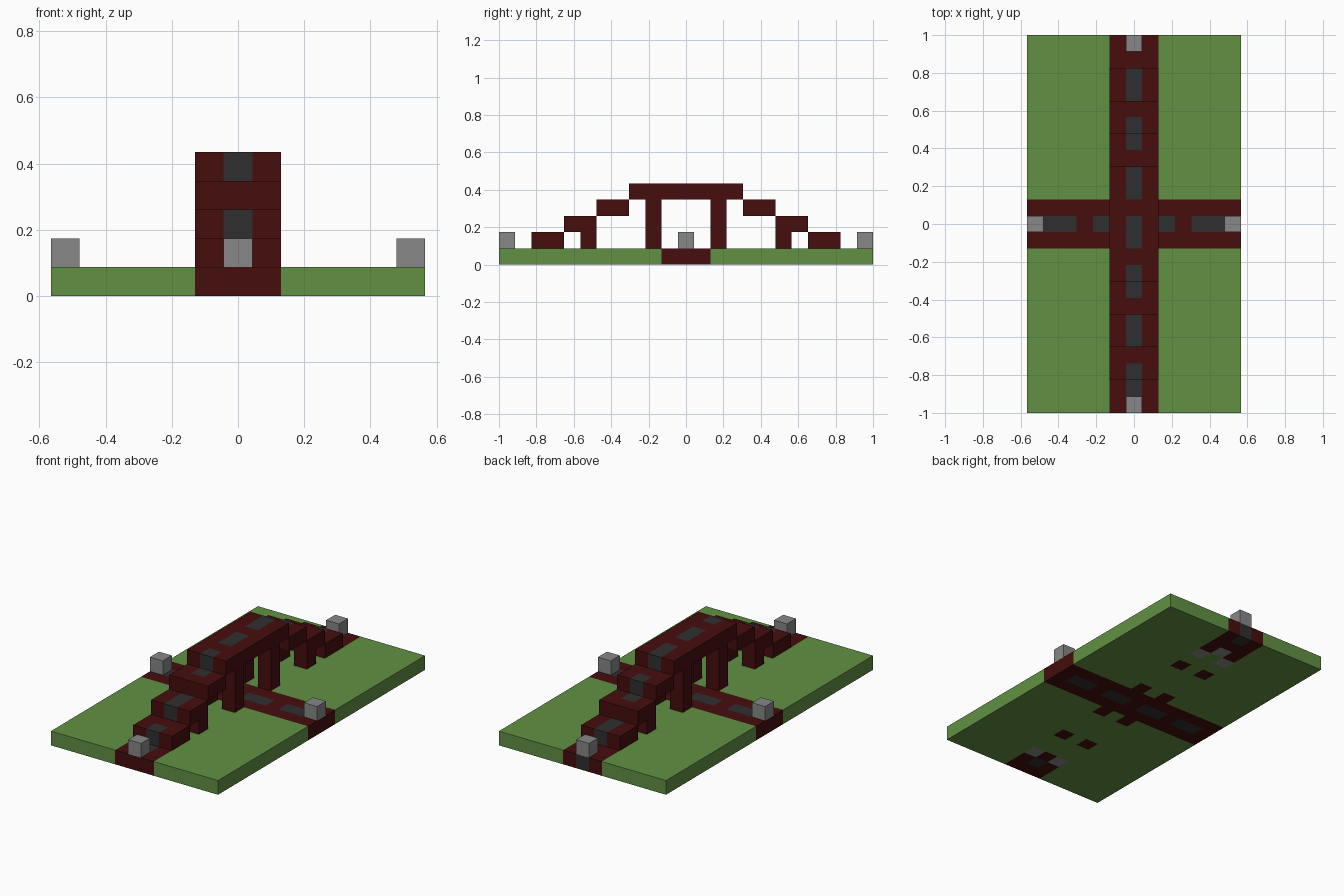
import bpy, bmesh
from mathutils import Vector

cube = bpy.data.objects.get("Cube")
if cube:
    bpy.data.objects.remove(cube)

U = 2 / 23  # one block
GREEN, RED, DARK, GRAY = range(4)


def make_material(name, rgb):
    mat = bpy.data.materials.new(name)
    mat.use_nodes = True
    colour = (*rgb, 1)
    mat.diffuse_color = colour
    mat.node_tree.nodes["Principled BSDF"].inputs["Base Color"].default_value = colour
    return mat


MATERIALS = [
    make_material("grass green", (0.122, 0.283, 0.056)),
    make_material("brick red", (0.061, 0.004, 0.004)),
    make_material("charcoal stripe", (0.028, 0.028, 0.028)),
    make_material("stone gray", (0.242, 0.242, 0.242)),
]


def block(name, xs, ys, zs, rule):
    """Box spanning inclusive block ranges, coloured block by block."""
    spans = (xs, ys, zs)
    low = Vector((xs[0] - .5, ys[0] - .5, zs[0]))
    high = Vector((xs[1] + .5, ys[1] + .5, zs[1] + 1))
    bm = bmesh.new()
    bmesh.ops.create_cube(bm, size=1)
    for v in bm.verts:
        v.co = Vector(((low + high)[k] / 2 + v.co[k] * (high - low)[k] for k in range(3)))
    # cut the faces along the block borders in plan
    for axis in range(2):
        normal = Vector((axis == 0, axis == 1, 0))
        for n in range(spans[axis][0], spans[axis][1]):
            bmesh.ops.bisect_plane(bm, geom=bm.verts[:] + bm.edges[:] + bm.faces[:],
                                   plane_co=normal * (n + .5), plane_no=normal)
    bm.normal_update()
    for f in bm.faces:
        cell = f.calc_center_median() - f.normal * .5
        f.material_index = rule(round(cell.x), round(cell.y))
    bmesh.ops.scale(bm, vec=(U, U, U), verts=bm.verts)
    mesh = bpy.data.meshes.new(name)
    bm.to_mesh(mesh)
    bm.free()
    for mat in MATERIALS:
        mesh.materials.append(mat)
    bpy.context.collection.objects.link(bpy.data.objects.new(name, mesh))


def long_road(x, y):
    return DARK if x == 0 and y % 3 != 1 else RED


def cross_road(x, y):
    return DARK if y == 0 and x % 3 else RED


def ground(x, y):
    if abs(y) <= 1:
        return cross_road(x, y)
    if abs(x) > 1:
        return GREEN
    if abs(y) >= 10:
        return long_road(x, y)
    # foundations set into the ground under the bridge
    if (x, y) in {(0, 9), (1, 8), (-1, 8), (1, -9), (-1, -9)}:
        return GRAY
    if abs(y) == 9 or (x and abs(y) in (2, 6)):
        return RED
    return GREEN


def plain(colour):
    return lambda x, y: colour


# Ground slab with both roads
block("ground_slab", (-6, 6), (-11, 11), (0, 0), ground)

# Bridge deck and the steps down each side
block("bridge_deck", (-1, 1), (-3, 3), (4, 4), long_road)
for end, side in (("front", -1), ("back", 1)):
    for level, near in ((3, 4), (2, 6), (1, 8)):
        ys = sorted((side * near, side * (near + 1)))
        block(f"{end}_step_{level}", (-1, 1), ys, (level, level), long_road)
    # Pillars and short legs
    for hand, x in (("right", -1), ("left", 1)):
        block(f"{end}_{hand}_pillar", (x, x), (side * 2,) * 2, (1, 3), plain(RED))
        block(f"{end}_{hand}_leg", (x, x), (side * 6,) * 2, (1, 1), plain(RED))
    # Marker at the end of the bridge road
    block(f"{end}_marker", (0, 0), (side * 11,) * 2, (1, 1), plain(GRAY))

# Markers at the ends of the cross road
for hand, x in (("right", -6), ("left", 6)):
    block(f"{hand}_marker", (x, x), (0, 0), (1, 1), plain(GRAY))
